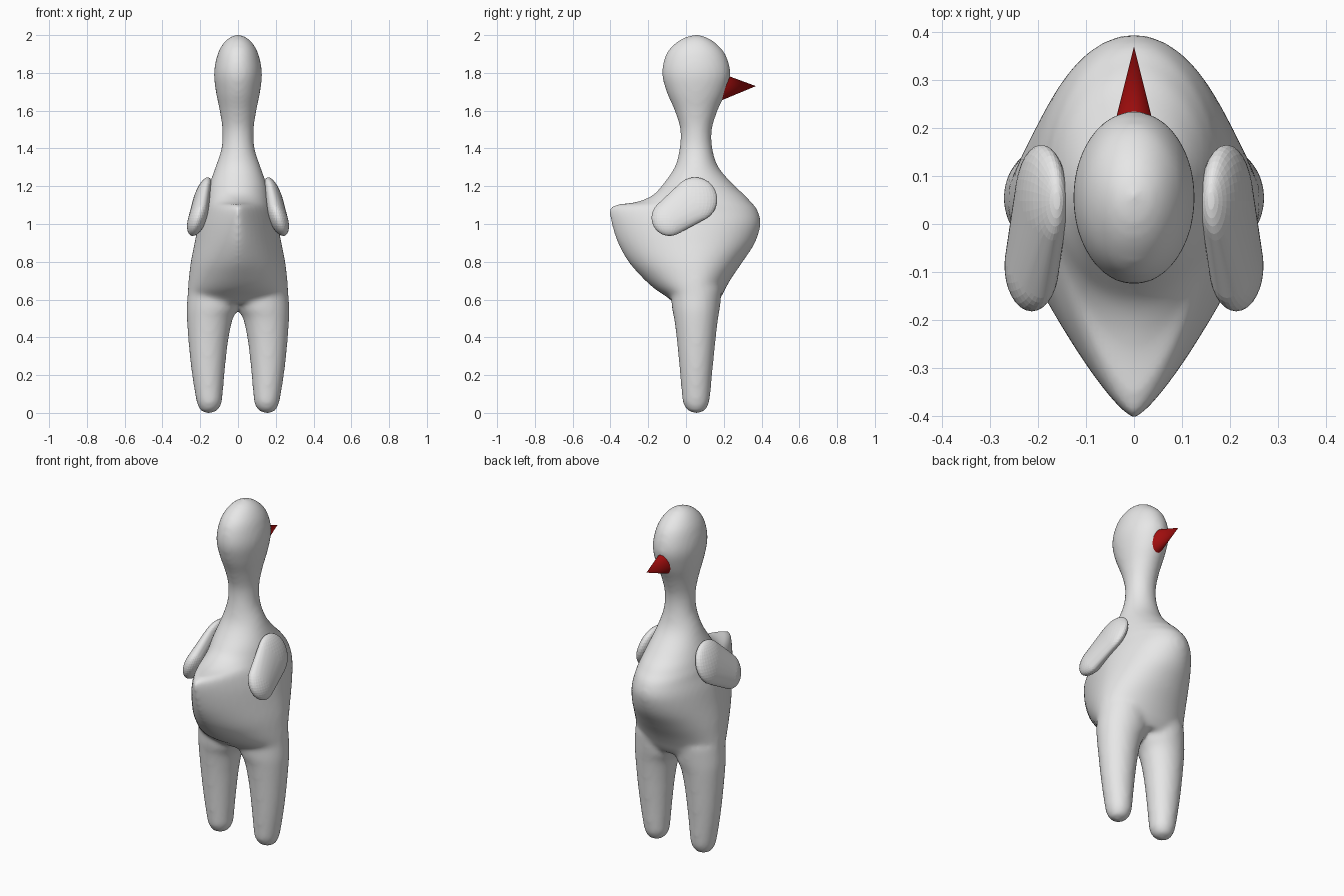
import bpy, bmesh, math
from mathutils import Vector

if "Cube" in bpy.data.objects:
    bpy.data.objects.remove(bpy.data.objects["Cube"])


def material(name, rgb):
    m = bpy.data.materials.new(name)
    m.diffuse_color = (*rgb, 1)
    m.use_nodes = True
    m.node_tree.nodes["Principled BSDF"].inputs["Base Color"].default_value = m.diffuse_color
    return m


GREY = material("pale grey", (0.8, 0.8, 0.8))
RED = material("dark red", (0.35, 0.004, 0.004))


def finish(bm, name, mat):
    bmesh.ops.recalc_face_normals(bm, faces=bm.faces)
    me = bpy.data.meshes.new(name)
    bm.to_mesh(me)
    bm.free()
    ob = bpy.data.objects.new(name, me)
    bpy.context.collection.objects.link(ob)
    me.materials.append(mat)
    return ob


def shade(ob, angle=40):
    bpy.ops.object.select_all(action='DESELECT')
    ob.select_set(True)
    bpy.context.view_layer.objects.active = ob
    bpy.ops.object.shade_smooth_by_angle(angle=math.radians(angle))


def spline(rows, steps=4):
    """Catmull-Rom through rows of equal length."""
    out = []
    for i in range(len(rows) - 1):
        a, b = rows[max(i - 1, 0)], rows[i]
        c, d = rows[i + 1], rows[min(i + 2, len(rows) - 1)]
        for s in range(steps):
            t = s / steps
            out.append([0.5 * (2 * q + (r - p) * t + (2 * p - 5 * q + 4 * r - u) * t * t
                               + (3 * q - p - 3 * r + u) * t ** 3)
                        for p, q, r, u in zip(a, b, c, d)])
    return out + [list(rows[-1])]


def loft(bm, rows, seg=48):
    """Rows: z, x centre, half width, y middle, y min, y max, back exponent."""
    rings = []
    for z, xc, w, ym, y0, y1, e in spline(rows):
        ring = []
        for k in range(seg):
            a = 2 * math.pi * k / seg
            c, s = math.cos(a), math.sin(a)
            p = 2 / (e if s < 0 else 2)
            x = xc + w * math.copysign(abs(c) ** p, c)
            y = ym + (y1 - ym if s > 0 else y0 - ym) * abs(s) ** p
            ring.append(bm.verts.new((x, y, z)))
        rings.append(ring)
    for r, q in zip(rings, rings[1:]):
        for k in range(seg):
            bm.faces.new((r[k], r[(k + 1) % seg], q[(k + 1) % seg], q[k]))
    bm.faces.new(rings[0][::-1])
    bm.faces.new(rings[-1])


# Body, tail, neck and head as one loft
bm = bmesh.new()
loft(bm, [(z, 0, w, 0.055, y0, y1, e) for z, w, y0, y1, e in (
    (0.58, 0.25, -0.06, 0.165, 2), (0.62, 0.266, -0.11, 0.19, 2),
    (0.66, 0.265, -0.17, 0.21, 1.9), (0.72, 0.26, -0.235, 0.245, 1.8),
    (0.80, 0.25, -0.305, 0.30, 1.7), (0.90, 0.23, -0.362, 0.365, 1.6),
    (1.00, 0.21, -0.395, 0.395, 1.5), (1.07, 0.19, -0.405, 0.38, 1.4),
    (1.10, 0.185, -0.385, 0.36, 1.3), (1.115, 0.18, -0.27, 0.345, 1.5),
    (1.15, 0.17, -0.18, 0.315, 1.8), (1.20, 0.155, -0.13, 0.26, 2),
    (1.30, 0.12, -0.06, 0.172, 2), (1.40, 0.088, -0.034, 0.14, 2),
    (1.50, 0.083, -0.03, 0.137, 2), (1.60, 0.097, -0.06, 0.167, 2),
    (1.70, 0.117, -0.103, 0.212, 2), (1.80, 0.127, -0.127, 0.236, 2),
    (1.90, 0.108, -0.105, 0.208, 2), (1.96, 0.075, -0.053, 0.155, 2),
    (1.99, 0.04, 0.0, 0.105, 2), (2.002, 0.008, 0.045, 0.065, 2))])
# Legs
for side in (-1, 1):
    loft(bm, [(z, side * (a + b) / 2, (b - a) / 2, 0.055, y0, y1, 2) for z, a, b, y0, y1 in (
        (0.0, 0.14, 0.17, 0.04, 0.07), (0.012, 0.11, 0.198, 0.01, 0.1),
        (0.05, 0.087, 0.217, -0.015, 0.121), (0.1, 0.081, 0.227, -0.022, 0.129),
        (0.2, 0.072, 0.243, -0.031, 0.138), (0.3, 0.062, 0.255, -0.04, 0.148),
        (0.4, 0.049, 0.264, -0.05, 0.158), (0.5, 0.027, 0.271, -0.063, 0.17),
        (0.56, -0.005, 0.272, -0.075, 0.18), (0.66, -0.01, 0.264, -0.08, 0.19))])
body = finish(bm, "body", GREY)
# Fuse legs and torso into one soft skin
mod = body.modifiers.new("fuse", 'REMESH')
mod.mode = 'VOXEL'
mod.voxel_size = 0.013
mod.use_smooth_shade = True
mod = body.modifiers.new("soften", 'SMOOTH')
mod.factor = 0.5
mod.iterations = 10
shade(body, 80)

# Wings: hull of two flattened balls, leaning in at the top
for side, name in ((-1, "left_wing"), (1, "right_wing")):
    bm = bmesh.new()
    for c, r in (((0.193, 0.048, 1.13), (0.045, 0.117, 0.117)),
                 ((0.213, -0.087, 1.033), (0.05, 0.095, 0.096))):
        ball = bmesh.ops.create_uvsphere(bm, u_segments=32, v_segments=20, radius=1)
        for v in ball["verts"]:
            p = Vector([ci + ri * q for ci, ri, q in zip(c, r, v.co)])
            p.x = side * (p.x - 0.28 * (p.z - c[2]))
            v.co = p
    hull = bmesh.ops.convex_hull(bm, input=bm.verts)
    junk = {g for g in hull["geom_interior"] + hull["geom_unused"]
            if isinstance(g, bmesh.types.BMVert)}
    bmesh.ops.delete(bm, geom=list(junk), context='VERTS')
    shade(finish(bm, name, GREY), 60)

# Beak: flattened cone set into the head
bm = bmesh.new()
seg = 32
tip = bm.verts.new((0, 0.37, 1.73))
base = [bm.verts.new((0.055 * math.cos(2 * math.pi * k / seg), 0.15,
                      1.725 + 0.086 * math.sin(2 * math.pi * k / seg))) for k in range(seg)]
for k in range(seg):
    bm.faces.new((base[k], base[(k + 1) % seg], tip))
bm.faces.new(base)
shade(finish(bm, "beak", RED), 40)
